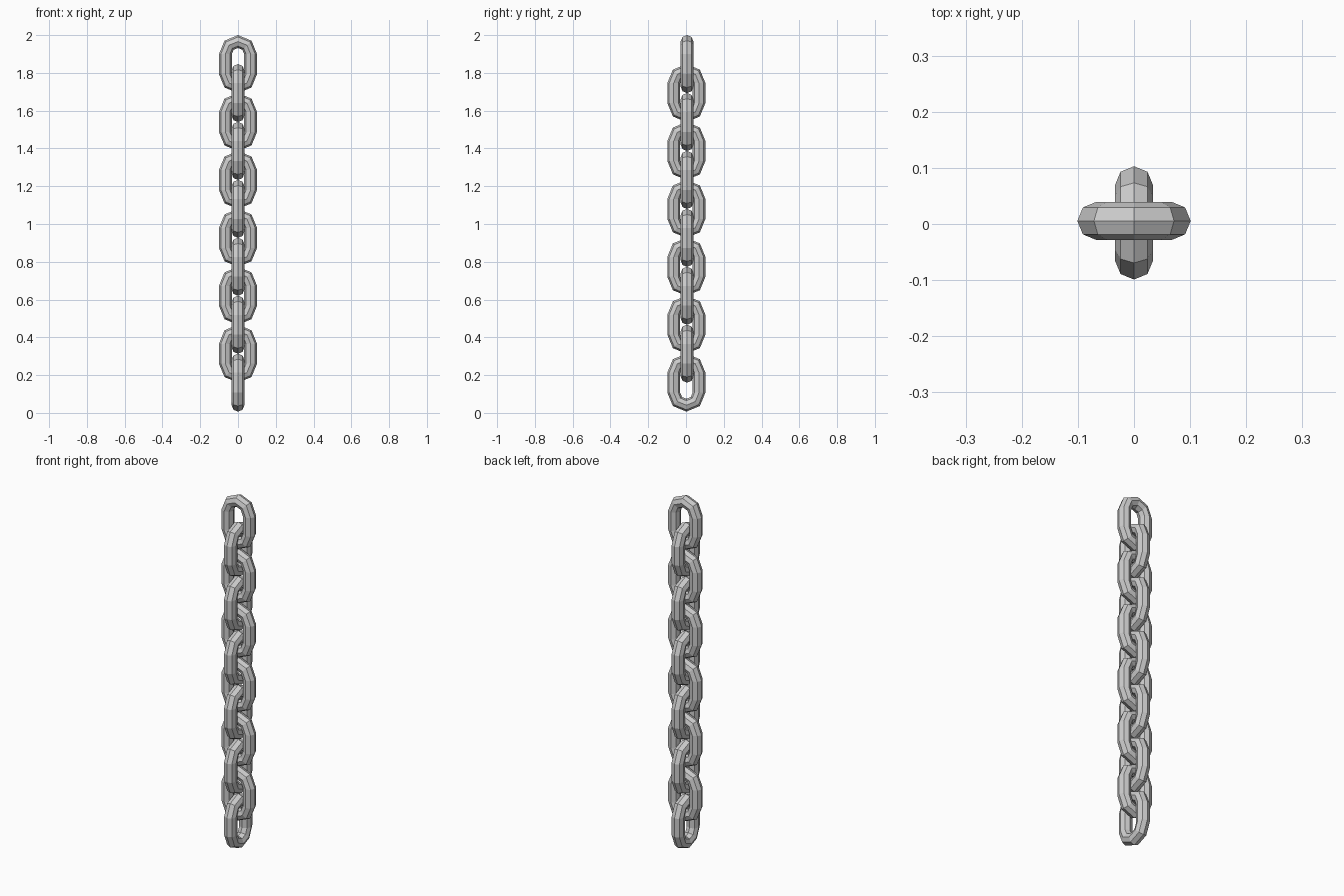
import bpy, bmesh, math

if "Cube" in bpy.data.objects:
    bpy.data.objects.remove(bpy.data.objects["Cube"])

R, T = 0.067, 0.034        # bend radius, wire radius
HEIGHT, PITCH = 0.307, 0.1533
COUNT, SIDES = 12, 8
HALF = HEIGHT / 2 - R - T  # half length of the straight part


def link_mesh():
    """Stadium-shaped link: octagonal wire, four segments per bend."""
    bm = bmesh.new()
    rings = []
    for centre_z, start in ((HALF, 0), (-HALF, 180)):
        for i in range(5):
            a = math.radians(start + 45 * i)
            ring = []
            for k in range(SIDES):
                b = 2 * math.pi * k / SIDES
                d = R + T * math.cos(b)
                ring.append(bm.verts.new((d * math.cos(a), T * math.sin(b),
                                          centre_z + d * math.sin(a))))
            rings.append(ring)
    for i, ring in enumerate(rings):
        nxt = rings[(i + 1) % len(rings)]
        for k in range(SIDES):
            m = (k + 1) % SIDES
            bm.faces.new((ring[k], ring[m], nxt[m], nxt[k]))
    bmesh.ops.recalc_face_normals(bm, faces=bm.faces)
    mesh = bpy.data.meshes.new("chain_link")
    bm.to_mesh(mesh)
    bm.free()
    return mesh


# Links hang from the top, every other one turned a quarter
mesh = link_mesh()
for n in range(COUNT):
    link = bpy.data.objects.new(f"chain_link_{n + 1}", mesh)
    turned = n % 2
    link.location = (0, 0.002 if turned else 0.0055, 2 - HEIGHT / 2 - PITCH * n)
    link.rotation_euler.z = math.pi / 2 * turned
    bpy.context.collection.objects.link(link)
